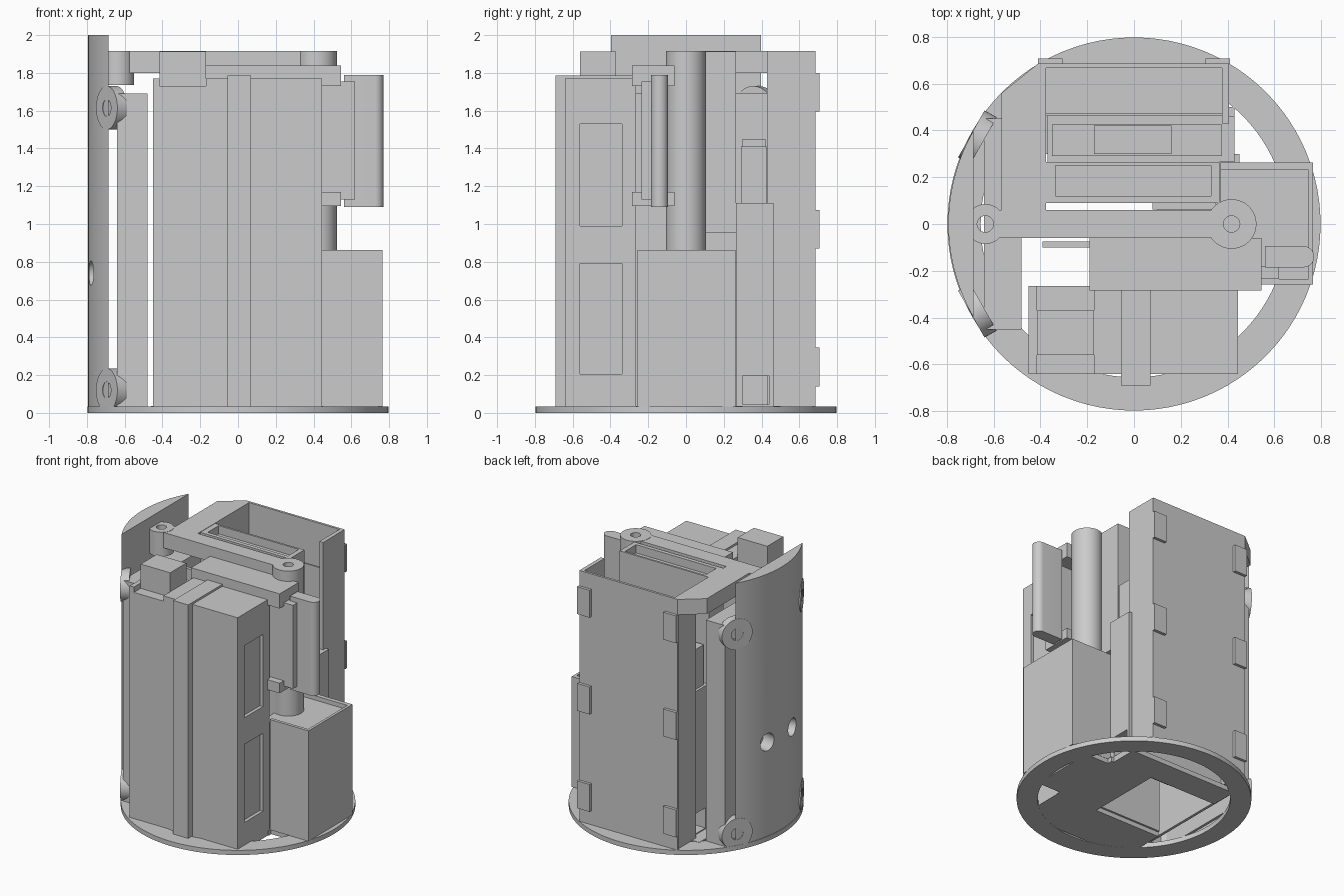
import bpy, bmesh, math
from mathutils import Matrix, Vector

if "Cube" in bpy.data.objects:
    bpy.data.objects.remove(bpy.data.objects["Cube"], do_unlink=True)

grey = bpy.data.materials.new("light grey")
grey.use_nodes = True
tone = (0.6, 0.6, 0.6, 1)
grey.diffuse_color = tone
grey.node_tree.nodes["Principled BSDF"].inputs["Base Color"].default_value = tone

R = 0.797      # outer radius of the round base
FLOOR = 0.035  # top of the base


def finish(name, bm):
    mesh = bpy.data.meshes.new(name)
    bmesh.ops.recalc_face_normals(bm, faces=bm.faces[:])
    bm.to_mesh(mesh)
    bm.free()
    mesh.materials.append(grey)
    ob = bpy.data.objects.new(name, mesh)
    bpy.context.collection.objects.link(ob)
    return ob


def prism(name, points, z0, z1):
    """Extrude an outline in plan from z0 to z1."""
    bm = bmesh.new()
    face = bm.faces.new([bm.verts.new((x, y, z0)) for x, y in points])
    ext = bmesh.ops.extrude_face_region(bm, geom=[face])
    top = [v for v in ext["geom"] if isinstance(v, bmesh.types.BMVert)]
    bmesh.ops.translate(bm, verts=top, vec=(0, 0, z1 - z0))
    return finish(name, bm)


def box(name, x, y, z):
    return prism(name, [(x[0], y[0]), (x[1], y[0]), (x[1], y[1]), (x[0], y[1])], *z)


def rod(name, start, end, radius, sides=48):
    """Cylinder between two points."""
    a, b = Vector(start), Vector(end)
    turn = (b - a).to_track_quat("Z", "Y").to_matrix().to_4x4()
    bm = bmesh.new()
    bmesh.ops.create_cone(bm, cap_ends=True, segments=sides, radius1=radius,
                          radius2=radius, depth=(b - a).length,
                          matrix=Matrix.Translation((a + b) / 2) @ turn)
    return finish(name, bm)


def activate(ob):
    bpy.ops.object.select_all(action="DESELECT")
    ob.select_set(True)
    bpy.context.view_layer.objects.active = ob


def combine(ob, others, operation="DIFFERENCE"):
    activate(ob)
    for other in others:
        mod = ob.modifiers.new("combine", "BOOLEAN")
        mod.operation, mod.solver, mod.object = operation, "EXACT", other
        bpy.ops.object.modifier_apply(modifier=mod.name)
        bpy.data.objects.remove(other, do_unlink=True)
    return ob


def smooth(ob):
    activate(ob)
    bpy.ops.object.shade_smooth_by_angle(angle=math.radians(30))


def arc(radius, start, end, steps, cx=0, cy=0):
    angles = [start + (end - start) * i / steps for i in range(steps + 1)]
    return [(cx + radius * math.cos(a), cy + radius * math.sin(a)) for a in angles]


# Round base ring with floor slabs under the parts
base = rod("base_ring", (0, 0, 0), (0, 0, FLOOR), R, 96)
smooth(combine(base, [rod("cutter", (0, 0, -1), (0, 0, 1), 0.655, 96)]))
for name, x, y in [("front", (-0.45, 0.445), (-0.64, -0.28)),
                   ("middle", (0.1, 0.45), (-0.28, 0.3)),
                   ("back", (-0.46, 0.43), (0.3, 0.5)),
                   ("side", (0.45, 0.64), (-0.25, 0.26))]:
    box(name + "_floor", x, y, (0.001, FLOOR + 0.002))

# Curved side panel with two round holes and four mounting lugs
half = math.acos(0.69 / R)
panel = prism("curved_panel", arc(R - 0.004, math.pi - half, math.pi + half, 32), 0.005, 2.0)
holes = [rod("cutter", (-1, s * 0.19, 0.74), (-0.6, s * 0.114, 0.74), 0.065) for s in (1, -1)]
smooth(combine(panel, holes))
for side, s in (("back", 1), ("front", -1)):
    for level, z in (("lower", 0.12), ("upper", 1.615)):
        out = Vector((-0.87, 0.49 * s, 0))
        tip = Vector((-0.695, 0.385 * s, z))
        lug = rod(f"{side}_{level}_lug", tip - out * 0.06, tip, 0.115)
        smooth(combine(lug, [rod("cutter", tip - out * 0.03, tip + out, 0.045)]))

# Hollow upright channel beside the panel
combine(box("side_channel", (-0.64, -0.48), (-0.45, 0.45), (FLOOR, 1.69)),
        [box("cutter", (-0.62, -0.5), (-0.43, 0.43), (-1, 1.67))])

# Front housing with windows, top slot, rib and plug
housing = box("front_housing", (-0.45, 0.445), (-0.64, -0.265), (FLOOR, 1.77))
combine(housing, [box("cutter", (0.42, 1), (-0.56, -0.34), z) for z in ((0.205, 0.79), (0.99, 1.53))]
        + [box("cutter", (-0.415, -0.17), (-1, 0), (1.73, 3))])
box("front_rib", (-0.055, 0.07), (-0.69, -0.28), (FLOOR, 1.785))
box("top_plug", (-0.415, -0.17), (-0.56, -0.37), (1.73, 1.912))

# Clamp blocks, boards and rounded grip bar
box("upper_clamp", (-0.19, 0.545), (-0.285, -0.06), (1.73, 1.84))
box("lower_clamp", (0.2, 0.545), (-0.285, -0.06), (1.095, 1.17))
box("clamp_plate", (-0.19, 0.62), (-0.235, -0.18), (1.13, 1.755))
box("rear_board", (-0.39, 0.445), (-0.1, -0.075), (0.3, 1.72))
bar = arc(0.045, -math.pi / 2, math.pi / 2, 16, 0.725, -0.14) + [(0.56, -0.095), (0.56, -0.185)]
smooth(prism("grip_bar", bar, 1.09, 1.79))

# Top frame with hollow post and boss
frame = prism("top_frame", [(-0.64, -0.06), (0.42, -0.06), (0.42, 0.06), (-0.375, 0.06),
                            (-0.375, 0.685), (-0.41, 0.685), (-0.565, 0.56),
                            (-0.565, 0.06), (-0.64, 0.06)], 1.8, 1.915)
boss = rod("boss", (-0.635, 0, 1.735), (-0.635, 0, 1.917), 0.085)
post = rod("post", (0.417, 0, 0.83), (0.417, 0, 1.917), 0.106)
bores = [rod("cutter", (x, 0, 1.5), (x, 0, 2.2), 0.035, 32) for x in (-0.635, 0.417)]
combine(frame, [boss, post], "UNION")
smooth(combine(frame, bores))

# Tray beside the frame
combine(box("inner_tray", (-0.375, 0.365), (0.09, 0.265), (0.955, 1.912)),
        [box("cutter", (-0.335, 0.33), (0.12, 0.25), (1.85, 3))])
box("tray_tab", (0.08, 0.35), (0.063, 0.09), (0.955, 1.8))

# Inner pack behind the tray, with a side opening
combine(box("inner_pack", (-0.37, 0.43), (0.265, 0.462), (FLOOR, 1.11)),
        [box("cutter", (-1, 1), (0.3, 0.44), (0.045, 0.195))])
box("pack_top", (-0.35, 0.375), (0.29, 0.425), (1.11, 1.41))
box("pack_socket", (-0.17, 0.16), (0.3, 0.42), (1.41, 1.45))

# Rear compartment with walls and clips
box("back_plate", (-0.41, 0.405), (0.667, 0.685), (FLOOR, 1.915))
box("compartment_left_wall", (-0.4, -0.375), (0.45, 0.667), (FLOOR, 1.8))
box("compartment_right_wall", (0.375, 0.405), (0.43, 0.667), (FLOOR, 1.915))
box("compartment_inner_wall", (-0.375, 0.375), (0.462, 0.475), (FLOOR, 1.7))
box("compartment_floor", (-0.375, 0.375), (0.475, 0.667), (1.0, 1.03))
for side, s in (("left", 1), ("right", -1)):
    for i, z in enumerate((0.14, 0.87, 1.595)):
        box(f"{side}_clip_{i}", sorted((s * 0.305, s * 0.41)), (0.685, 0.706), (z, z + 0.205))

# Low side box with raised rim
box("side_box", (0.37, 0.745), (-0.24, 0.235), (FLOOR, 0.83))
box("side_box_outer_wall", (0.745, 0.765), (-0.258, 0.262), (FLOOR, 0.862))
box("side_box_front_wall", (0.445, 0.745), (-0.258, -0.235), (FLOOR, 0.862))
box("side_box_back_wall", (0.37, 0.745), (0.23, 0.262), (FLOOR, 0.862))
